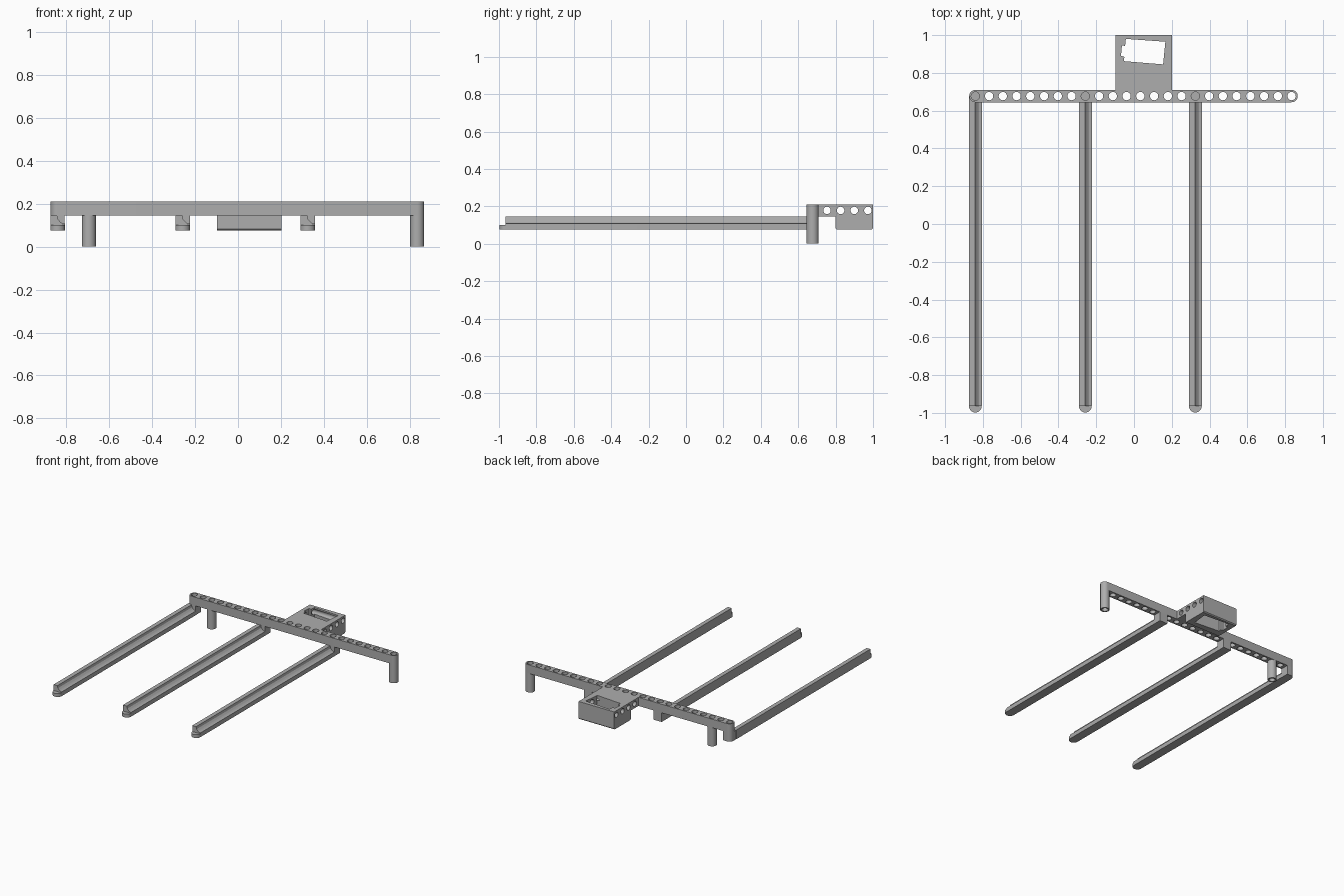
import bpy, bmesh, math
from mathutils import Vector

if "Cube" in bpy.data.objects:
    bpy.data.objects.remove(bpy.data.objects["Cube"])

grey = bpy.data.materials.new("plain grey")
grey.use_nodes = True
grey.diffuse_color = (0.42, 0.42, 0.42, 1)
grey.node_tree.nodes["Principled BSDF"].inputs["Base Color"].default_value = (0.42, 0.42, 0.42, 1)

PITCH, FIRST, ROW = 0.0728, -0.84, 0.677
R, BORE = 0.0325, 0.022
BOTTOM, UNDER, TOP = 0.075, 0.145, 0.21


def hole_x(i):
    return FIRST + i * PITCH


def arc(cx, cy, r, a0, a1, n=16):
    angles = [math.radians(a0 + (a1 - a0) * i / n) for i in range(n + 1)]
    return [(cx + r * math.cos(a), cy + r * math.sin(a)) for a in angles]


def circle(cx, cy, r):
    return arc(cx, cy, r, 0, 360, 32)[:-1]


def rect(x0, x1, y0, y1):
    return [(x0, y0), (x1, y0), (x1, y1), (x0, y1)]


def prism(name, outlines, axis, lo, hi):
    """Extrude one or more closed 2D outlines along an axis."""
    place = {"x": lambda u, v, w: (w, u, v),
             "y": lambda u, v, w: (u, w, v),
             "z": lambda u, v, w: (u, v, w)}[axis]
    step = Vector(place(0, 0, hi - lo))
    bm = bmesh.new()
    for outline in outlines:
        face = bm.faces.new([bm.verts.new(place(u, v, lo)) for u, v in outline])
        ext = bmesh.ops.extrude_face_region(bm, geom=[face])
        verts = [g for g in ext["geom"] if isinstance(g, bmesh.types.BMVert)]
        bmesh.ops.translate(bm, verts=verts, vec=step)
    bmesh.ops.recalc_face_normals(bm, faces=bm.faces)
    mesh = bpy.data.meshes.new(name)
    bm.to_mesh(mesh)
    bm.free()
    mesh.materials.append(grey)
    ob = bpy.data.objects.new(name, mesh)
    bpy.context.collection.objects.link(ob)
    return ob


def activate(ob):
    bpy.ops.object.select_all(action="DESELECT")
    ob.select_set(True)
    bpy.context.view_layer.objects.active = ob


def boolean(ob, other, operation="DIFFERENCE"):
    activate(ob)
    mod = ob.modifiers.new("cut", "BOOLEAN")
    mod.operation, mod.object, mod.solver = operation, other, "EXACT"
    bpy.ops.object.modifier_apply(modifier=mod.name)
    bpy.data.objects.remove(other)


def smooth(ob):
    activate(ob)
    bpy.ops.object.shade_smooth_by_angle(angle=math.radians(30))


# Cross beam with a row of holes
beam = prism("cross_beam", [arc(hole_x(0), ROW, R, 90, 270) + arc(hole_x(23), ROW, R, -90, 90)],
             "z", UNDER, TOP)
boolean(beam, prism("beam_bores", [circle(hole_x(i), ROW, BORE) for i in range(24)],
                    "z", UNDER - 0.05, TOP + 0.05))
smooth(beam)

# Hollow support posts
for side, i in (("right", 2), ("left", 23)):
    post = prism(side + "_post", [circle(hole_x(i), ROW, R)], "z", 0, UNDER)
    boolean(post, prism("post_bore", [circle(hole_x(i), ROW, BORE)], "z", -0.05, UNDER + 0.05))
    smooth(post)

# Long rails: rounded base, upright ridge with a hollow fillet, end block
ridge = [(-0.034, 0.1), (0.034, 0.1), (0.034, 0.107), (0.02, 0.11), (0.012, 0.116),
         (0.002, 0.127), (-0.002, UNDER), (-0.034, UNDER)]
for side, i in (("right", 0), ("middle", 8), ("left", 16)):
    x = hole_x(i)
    base = arc(x, -0.964, 0.034, 180, 360) + [(x + 0.034, 0.645), (x - 0.034, 0.645)]
    smooth(prism(side + "_rail_base", [base], "z", BOTTOM, 0.1))
    prism(side + "_rail_ridge", [[(x + u, z) for u, z in ridge]], "y", -0.964, 0.645)
    if i == 0:
        block = [(x + R, ROW - R), (x + R, ROW + R)] + arc(x, ROW, R, 90, 180) + [(x - R, ROW - R)]
    else:
        block = rect(x - 0.034, x + 0.034, ROW - R, ROW + R)
    smooth(prism(side + "_rail_block", [block], "z", BOTTOM, UNDER))

# Rear holder: flat neck stepping down to a deeper box
holder = prism("rear_holder", [[(0.7, TOP), (0.7, UNDER), (0.8, UNDER), (0.8, 0.082),
                                (0.807, BOTTOM), (0.993, BOTTOM), (1, 0.082), (1, TOP)]],
               "x", -0.097, 0.202)
# Tilted window with a small tab on one end
window = [(-0.043, 0.98), (0.166, 0.965), (0.154, 0.845), (-0.053, 0.862),
          (-0.051, 0.885), (-0.069, 0.89), (-0.064, 0.945), (-0.047, 0.943)]
boolean(holder, prism("window_cut", [window], "z", 0, 0.3))
# Sideways pin holes
boolean(holder, prism("side_bores", [circle(0.754 + k * PITCH, 0.178, 0.02) for k in range(4)],
                      "x", -0.2, 0.3))
smooth(holder)
